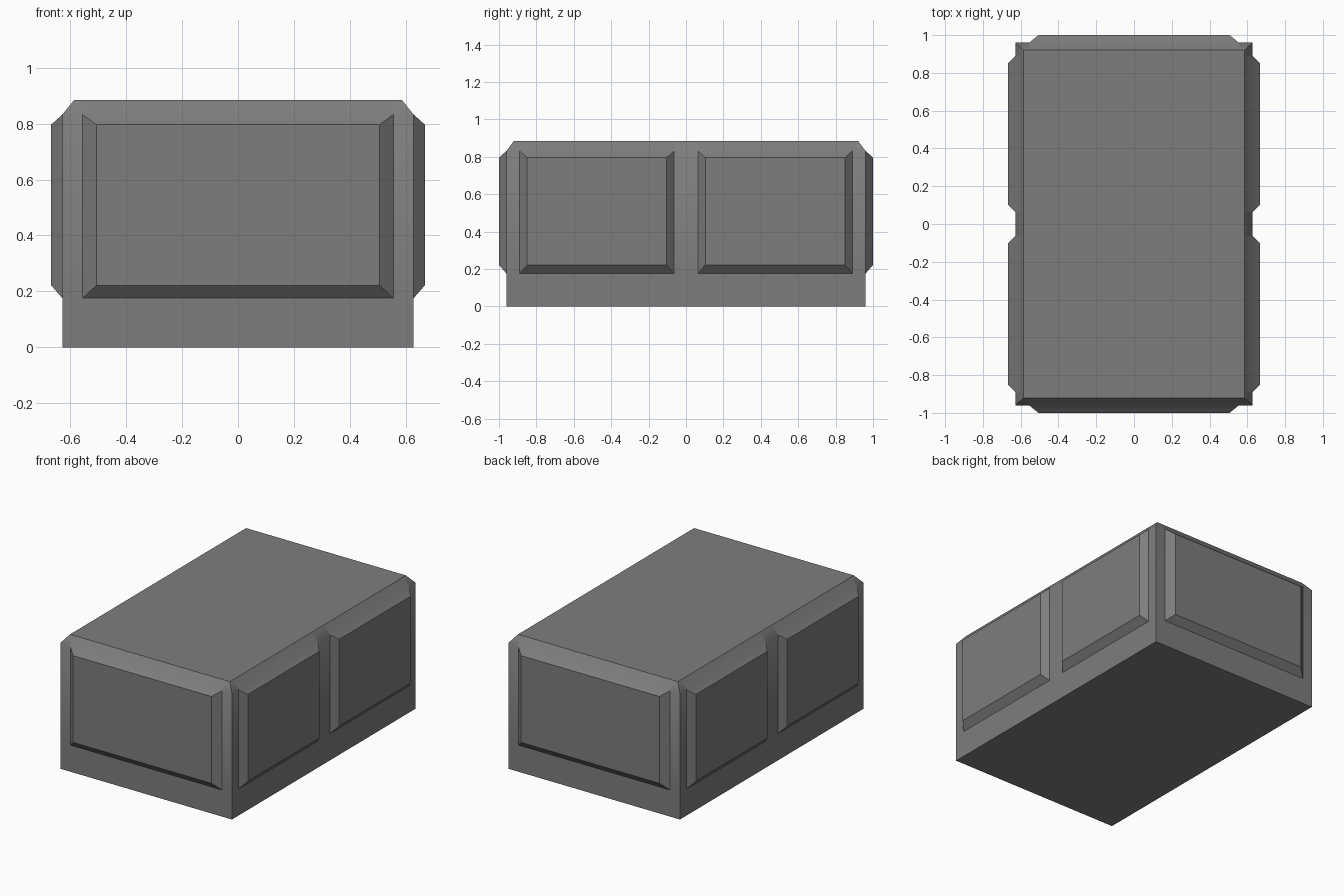
import bpy, bmesh
from mathutils import Vector

if "Cube" in bpy.data.objects:
    bpy.data.objects.remove(bpy.data.objects["Cube"])

HX, HY = 0.628, 0.96           # half width and depth of the body walls
SHOULDER, TOP = 0.832, 0.885   # start and end of the top chamfer
PANEL_BOTTOM = 0.176
PROUD = 0.04                   # how far panels stand out

bm = bmesh.new()

# Body block with a chamfered top rim
bmesh.ops.create_cube(bm, size=1)
for v in bm.verts:
    v.co = Vector((v.co.x * 2 * HX, v.co.y * 2 * HY, (v.co.z + 0.5) * SHOULDER))
bm.normal_update()
top = [f for f in bm.faces if f.normal.z > 0.9]
lid = bmesh.ops.extrude_discrete_faces(bm, faces=top)["faces"][0]
for v in lid.verts:
    v.co = Vector((v.co.x * 0.585 / HX, v.co.y * 0.92 / HY, TOP))

# Cut lines that outline the panels
cuts = [((0, 0, PANEL_BOTTOM), (0, 0, 1))]
cuts += [((x, 0, 0), (1, 0, 0)) for x in (-0.555, 0.555)]
cuts += [((0, y, 0), (0, 1, 0)) for y in (-0.89, -0.063, 0.063, 0.89)]
for co, no in cuts:
    bmesh.ops.bisect_plane(bm, geom=bm.verts[:] + bm.edges[:] + bm.faces[:],
                           plane_co=co, plane_no=no, dist=1e-5)
bm.normal_update()


def is_panel(f):
    c = f.calc_center_median()
    if abs(f.normal.z) > 0.1 or not PANEL_BOTTOM < c.z < SHOULDER:
        return False
    if abs(f.normal.y) > 0.9:
        return abs(c.x) < 0.5
    return 0.1 < abs(c.y) < 0.85


# Raised panels with sloping borders: one at each end, two along each side
panels = [f for f in bm.faces if is_panel(f)]
for f in bmesh.ops.extrude_discrete_faces(bm, faces=panels)["faces"]:
    f.normal_update()
    n = f.normal.copy()
    c = f.calc_center_median()
    axis, inset = (0, 0.049) if abs(n.y) > 0.9 else (1, 0.04)
    for v in f.verts:
        v.co[axis] += inset if v.co[axis] < c[axis] else -inset
        v.co.z = 0.796 if v.co.z > c.z else 0.222
        v.co += n * PROUD

# Soft shading across the shoulder line only, crisp edges elsewhere
bmesh.ops.recalc_face_normals(bm, faces=bm.faces[:])
for f in bm.faces:
    f.smooth = True
for e in bm.edges:
    e.smooth = all(abs(v.co.z - SHOULDER) < 1e-4 for v in e.verts)

mesh = bpy.data.meshes.new("panelled_block")
bm.to_mesh(mesh)
bm.free()
block = bpy.data.objects.new("panelled_block", mesh)
bpy.context.collection.objects.link(block)

# Dark grey finish
dark = bpy.data.materials.new("dark_grey")
dark.diffuse_color = (0.207, 0.207, 0.207, 1)
dark.use_nodes = True
dark.node_tree.nodes["Principled BSDF"].inputs["Base Color"].default_value = dark.diffuse_color
mesh.materials.append(dark)
